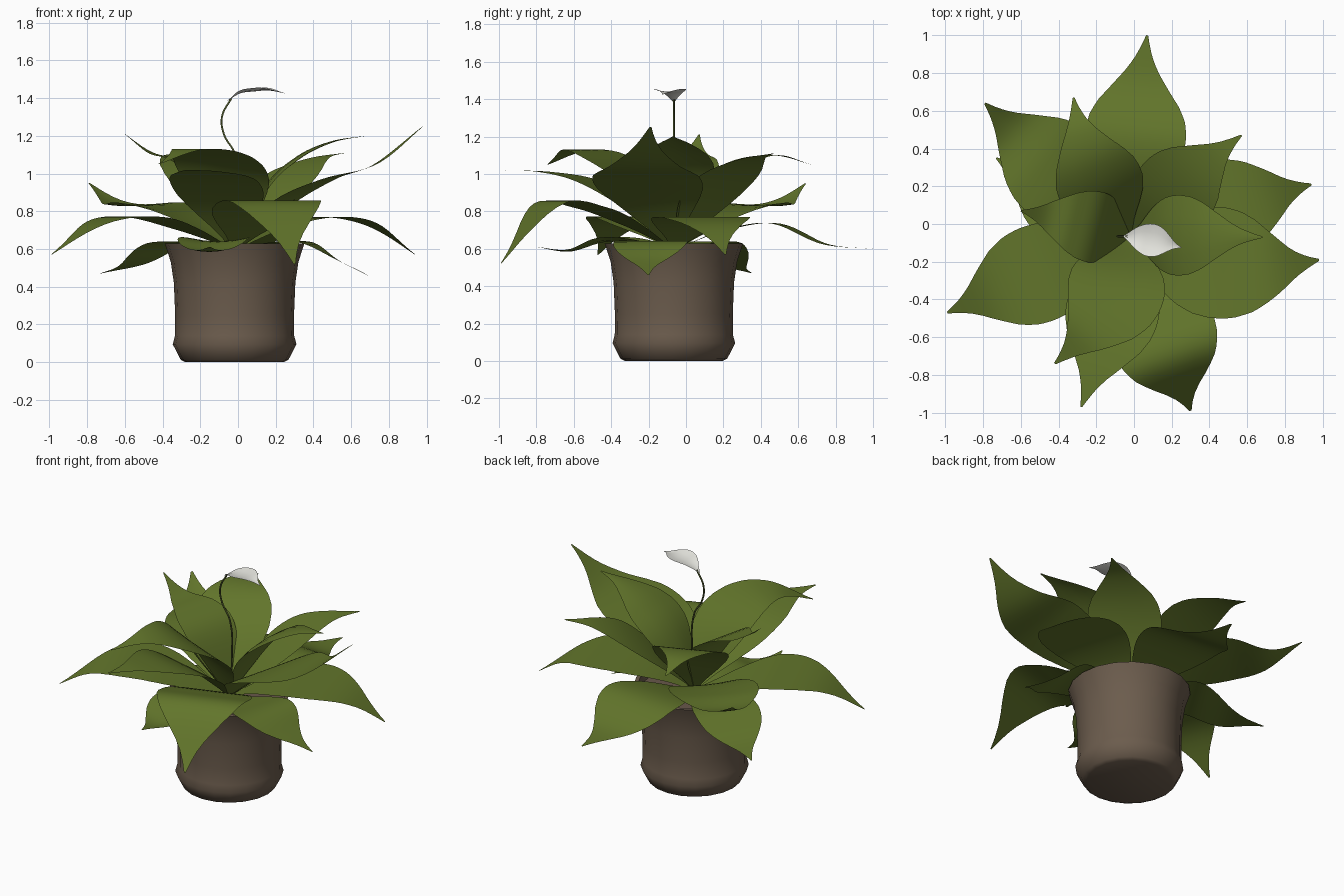
import bpy, bmesh, math
from mathutils import Vector

if "Cube" in bpy.data.objects:
    bpy.data.objects.remove(bpy.data.objects["Cube"])

CX, CY = -0.018, -0.065      # plant axis


def mat(name, rgb):
    m = bpy.data.materials.new(name)
    m.diffuse_color = (*rgb, 1)
    m.use_nodes = True
    m.node_tree.nodes["Principled BSDF"].inputs["Base Color"].default_value = m.diffuse_color
    return m


GREEN = mat("leaf_green", (0.122, 0.178, 0.024))
BROWN = mat("pot_brown", (0.148, 0.107, 0.074))
SOIL = mat("soil_brown", (0.14, 0.097, 0.07))
WHITE = mat("flower_white", (0.80, 0.80, 0.75))
STEM = mat("stem_green", (0.08, 0.105, 0.025))


def finish(name, bm, material, angle):
    me = bpy.data.meshes.new(name)
    bm.to_mesh(me)
    bm.free()
    me.materials.append(material)
    ob = bpy.data.objects.new(name, me)
    bpy.context.collection.objects.link(ob)
    bpy.ops.object.select_all(action='DESELECT')
    ob.select_set(True)
    bpy.context.view_layer.objects.active = ob
    bpy.ops.object.shade_smooth_by_angle(angle=math.radians(angle))
    return ob


def lathe(name, profile, material, seg=20):
    bm = bmesh.new()
    rings = [[bm.verts.new((CX + r * math.cos(2 * math.pi * i / seg),
                            CY + r * math.sin(2 * math.pi * i / seg), z))
              for i in range(seg)] for r, z in profile]
    for a, b in zip(rings, rings[1:]):
        for i in range(seg):
            j = (i + 1) % seg
            bm.faces.new((a[i], a[j], b[j], b[i]))
    bm.faces.new(rings[0][::-1])
    bm.faces.new(rings[-1])
    return finish(name, bm, material, 50)


def catmull(pts, u):
    """Smooth curve through pts, u in 0..1."""
    n = len(pts) - 1
    k = min(int(u * n), n - 1)
    t = u * n - k
    p1, p2 = pts[k], pts[k + 1]
    p0 = pts[k - 1] if k else 2 * p1 - p2
    p3 = pts[k + 2] if k + 2 <= n else 2 * p2 - p1
    return 0.5 * (2 * p1 + (p2 - p0) * t + (2 * p0 - 5 * p1 + 4 * p2 - p3) * t * t
                  + (3 * p1 - p0 - 3 * p2 + p3) * t ** 3)


# Blade width along the leaf: narrow foot, broad middle, drawn-out tip
SHAPE = [(0, .04), (.12, .3), (.25, .66), (.34, .86), (.42, .97), (.5, 1), (.58, .96),
         (.66, .82), (.77, .5), (.83, .32), (.885, .19), (.945, .09), (1, .02)]


def blade_width(t):
    for (a, wa), (b, wb) in zip(SHAPE, SHAPE[1:]):
        if t <= b:
            return wa + (wb - wa) * (t - a) / (b - a)
    return 0.02


def leaf(name, base, mid, tip, zs, ratio, material, cup=0.0, n=26):
    """Blade along a spine; xy is a parabola through base, mid, tip."""
    b, m, e = Vector(base[:2]), Vector(mid), Vector(tip)
    c = 2 * m - 0.5 * (b + e)
    heights = [base[2]] + zs
    spine = []
    for i in range(n + 1):
        u = i / n
        p = b * (1 - u) ** 2 + c * 2 * u * (1 - u) + e * u * u
        spine.append(Vector((p.x, p.y, catmull(heights, u))))
    dist = [0]
    for p, q in zip(spine, spine[1:]):
        dist.append(dist[-1] + (q - p).length)
    bm = bmesh.new()
    rows = []
    for i, p in enumerate(spine):
        d = spine[min(i + 1, n)] - spine[max(i - 1, 0)]
        side = Vector((-d.y, d.x, 0)).normalized()
        up = d.normalized().cross(side)
        half = max(0.002, 0.5 * ratio * dist[-1] * blade_width(dist[i] / dist[-1]))
        rows.append([bm.verts.new(p + side * half * s + up * cup * half * s * s)
                     for s in (-1, -.5, 0, .5, 1)])
    for r, q in zip(rows, rows[1:]):
        for k in range(4):
            bm.faces.new((r[k], q[k], q[k + 1], r[k + 1]))
    bmesh.ops.recalc_face_normals(bm, faces=bm.faces)
    bm.normal_update()
    if sum(f.normal.z for f in bm.faces) < 0:
        bmesh.ops.reverse_faces(bm, faces=bm.faces)
    return finish(name, bm, material, 60)


# Pot and soil
lathe("pot", [(.26, 0), (.285, .012), (.305, .05), (.328, .095), (.316, .14), (.315, .25),
              (.322, .42), (.338, .53), (.362, .605), (.37, .628), (.345, .628), (.325, .56)], BROWN)
lathe("soil", [(.335, .57), (.335, .59)], SOIL)

# Leaves: mid xy, tip xy, heights at quarter points, width/length, edge cupping
LEAVES = [
    ((.01, .48), (.07, 1.0), [.70, .735, .625, .60], .48, 0),
    ((.28, .23), (.57, .47), [.83, .99, 1.08, 1.11], .46, 0),
    ((.47, .08), (.94, .21), [.72, .77, .73, .57], .48, 0),
    ((-.46, .33), (-.79, .64), [.77, .83, .835, .95], .48, .06),
    ((-.22, .30), (-.32, .67), [.90, 1.06, 1.10, 1.05], .45, 0),
    ((-.32, .01), (-.60, .07), [.95, 1.07, 1.11, 1.21], .42, 0),
    ((.31, -.06), (.68, -.07), [.93, 1.09, 1.17, 1.20], .43, -.1),
    ((.48, -.21), (.98, -.19), [.84, .97, 1.05, 1.25], .48, 0),
    ((-.5, -.26), (-.99, -.47), [.70, .77, .74, .57], .46, 0),
    ((-.38, .12), (-.73, .35), [.63, .63, .52, .47], .48, 0),
    ((.13, -.51), (.30, -.99), [.725, .82, .835, .52], .48, 0),
    ((-.13, -.52), (-.28, -.97), [.82, .96, 1.01, 1.02], .46, 0),
    ((-.13, -.41), (-.42, -.74), [.92, 1.08, 1.13, 1.05], .48, 0),
    ((.36, -.19), (.69, -.20), [.63, .635, .54, .46], .52, 0),
    ((-.13, -.44), (-.15, -.80), [.635, .635, .585, .61], .50, .12),
]
for i, (mid, tip, zs, ratio, cup) in enumerate(LEAVES):
    leaf(f"leaf_{i + 1}", (CX, CY, .595), mid, tip, zs, ratio, GREEN, cup)

# Flower stalk and white petal
cu = bpy.data.curves.new("flower_stalk", 'CURVE')
cu.dimensions = '3D'
cu.bevel_depth = 0.0055
cu.bevel_resolution = 1
pts = [(CX, .58), (.0, .85), (-.015, 1.1), (-.075, 1.21), (-.085, 1.30), (-.035, 1.40)]
sp = cu.splines.new('BEZIER')
sp.bezier_points.add(len(pts) - 1)
for bp, (x, z) in zip(sp.bezier_points, pts):
    bp.co = (x, CY, z)
    bp.handle_left_type = bp.handle_right_type = 'AUTO'
cu.materials.append(STEM)
bpy.context.collection.objects.link(bpy.data.objects.new("flower_stalk", cu))
leaf("flower_petal", (-.055, CY, 1.385), (.085, -.085), (.25, -.125),
     [1.425, 1.435, 1.44, 1.425], .54, WHITE, cup=.2)
